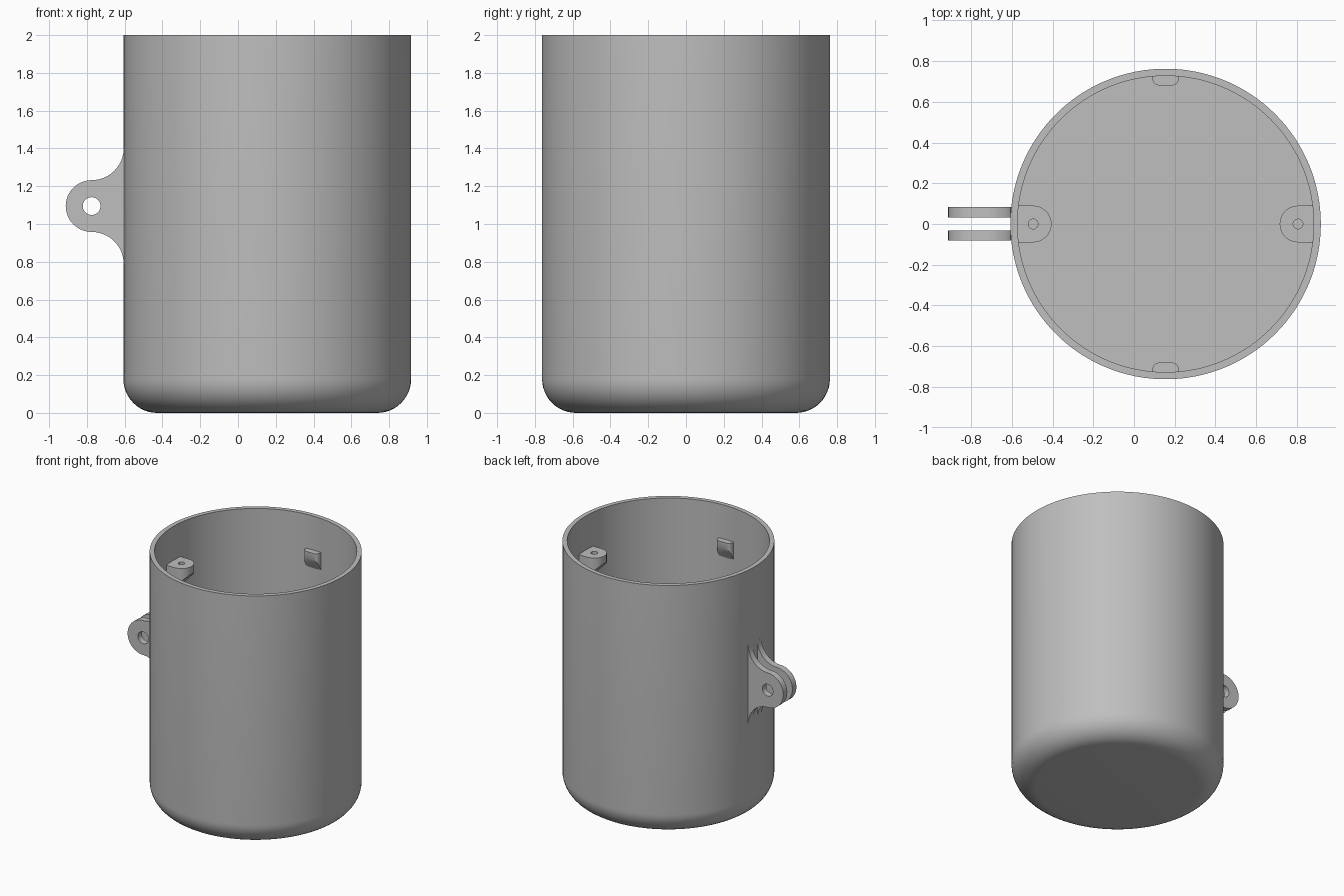
import bpy, bmesh, math
from mathutils import Matrix, Vector

cube = bpy.data.objects.get("Cube")
if cube:
    bpy.data.objects.remove(cube, do_unlink=True)

# One plain grey for everything
GREY = (0.52, 0.52, 0.52, 1)
grey = bpy.data.materials.new("grey_plastic")
grey.use_nodes = True
grey.diffuse_color = GREY
grey.node_tree.nodes["Principled BSDF"].inputs["Base Color"].default_value = GREY

AXIS_X = 0.155                 # centre of the cup
OUTER, INNER, HEIGHT = 0.762, 0.727, 2.0
FILLET, FLOOR = 0.18, 0.15
SHELF_Z = 1.73                 # top of the inner bosses


def finish(obj):
    obj.data.materials.clear()
    obj.data.materials.append(grey)
    bpy.ops.object.select_all(action='DESELECT')
    obj.select_set(True)
    bpy.context.view_layer.objects.active = obj
    bpy.ops.object.shade_smooth_by_angle(angle=math.radians(30))


def mesh_object(name, bm):
    bmesh.ops.recalc_face_normals(bm, faces=bm.faces)
    mesh = bpy.data.meshes.new(name)
    bm.to_mesh(mesh)
    bm.free()
    obj = bpy.data.objects.new(name, mesh)
    bpy.context.collection.objects.link(obj)
    return obj


def arc(cx, cy, r, start, end, n):
    angles = [math.radians(start + (end - start) * i / n) for i in range(n + 1)]
    return [(cx + r * math.cos(a), cy + r * math.sin(a)) for a in angles]


# Cup body: a lathed wall with a rounded base edge and flat floor
profile = [(0, 0)] + arc(OUTER - FILLET, FILLET, FILLET, -90, 0, 12)
profile += [(OUTER, HEIGHT), (INNER, HEIGHT), (INNER, FLOOR), (0, FLOOR)]
bm = bmesh.new()
verts = [bm.verts.new((r, 0, z)) for r, z in profile]
edges = [bm.edges.new(pair) for pair in zip(verts, verts[1:])]
bmesh.ops.spin(bm, geom=verts + edges, cent=(0, 0, 0), axis=(0, 0, 1),
               angle=math.tau, steps=128, use_merge=True)
bmesh.ops.remove_doubles(bm, verts=bm.verts, dist=1e-4)
body = mesh_object("cup_body", bm)
body.location.x = AXIS_X
finish(body)


# Inner boss: flat top, rounded tip, underside sloping down into the wall
def boss(name, angle, half_width, corner, tip, lip, slope, hole=None):
    root = INNER + 0.017
    side = half_width - corner
    outline = [(root, -half_width)]
    outline += arc(tip + corner, -side, corner, 270, 180, 10)
    outline += arc(tip + corner, side, corner, 180, 90, 10)
    outline += [(root, half_width)]
    bm = bmesh.new()
    top = [bm.verts.new((r, t, SHELF_Z)) for r, t in outline]
    low = [bm.verts.new((r, t, SHELF_Z - lip - slope * (r - tip))) for r, t in outline]
    bm.faces.new(top)
    bm.faces.new(low[::-1])
    for i in range(len(top)):
        j = (i + 1) % len(top)
        bm.faces.new((top[i], low[i], low[j], top[j]))
    bmesh.ops.remove_doubles(bm, verts=bm.verts, dist=1e-5)
    place = Matrix.Translation((AXIS_X, 0, 0)) @ Matrix.Rotation(math.radians(angle), 4, 'Z')
    bm.transform(place)
    obj = mesh_object(name, bm)
    if hole:
        # Screw hole cut straight down
        bm = bmesh.new()
        bmesh.ops.create_cone(bm, cap_ends=True, segments=32, radius1=hole,
                              radius2=hole, depth=0.2)
        bm.transform(Matrix.Translation(place @ Vector((tip + corner, 0, SHELF_Z))))
        cutter = mesh_object(name + "_hole_cutter", bm)
        cutter.hide_render = True
        cutter.hide_viewport = False
        bpy.ops.object.select_all(action='DESELECT')
        bpy.context.view_layer.objects.active = obj
        obj.select_set(True)
        mod = obj.modifiers.new("screw_hole", 'BOOLEAN')
        mod.operation = 'DIFFERENCE'
        mod.solver = 'EXACT'
        mod.object = cutter
        bpy.ops.object.modifier_apply(modifier=mod.name)
        bpy.data.objects.remove(cutter, do_unlink=True)
    finish(obj)


for name, angle in (("left_screw_boss", 0), ("right_screw_boss", 180)):
    boss(name, angle, 0.09, 0.09, 0.56, 0.06, 1.0, hole=0.024)
for name, angle in (("back_rest_boss", 90), ("front_rest_boss", 270)):
    boss(name, angle, 0.065, 0.035, 0.68, 0.05, 2.0)

# Hinge lugs: twin plates with a round eye and flared roots
EYE_X, EYE_Z, EYE_R, FLARE = -0.775, 1.095, 0.137, 0.17
reach = EYE_R + FLARE
plate = arc(EYE_X, EYE_Z, EYE_R, 90, 270, 32)
plate += arc(EYE_X, EYE_Z - reach, FLARE, 90, 0, 16)[1:]
plate += [(-0.585, EYE_Z - reach), (-0.585, EYE_Z + reach)]
plate += arc(EYE_X, EYE_Z + reach, FLARE, 0, -90, 16)[:-1]
eye = arc(EYE_X, EYE_Z, 0.047, 0, 360, 32)[:-1]

for name, y in (("front_hinge_lug", -0.056), ("back_hinge_lug", 0.058)):
    curve = bpy.data.curves.new(name, 'CURVE')
    curve.dimensions = '2D'
    curve.fill_mode = 'BOTH'
    curve.extrude = 0.025
    for loop in (plate, eye):
        spline = curve.splines.new('POLY')
        spline.points.add(len(loop) - 1)
        for point, (x, z) in zip(spline.points, loop):
            point.co = (x, z, 0, 1)
        spline.use_cyclic_u = True
    lug = bpy.data.objects.new(name, curve)
    bpy.context.collection.objects.link(lug)
    lug.rotation_euler.x = math.radians(90)
    lug.location.y = y
    bpy.ops.object.select_all(action='DESELECT')
    lug.select_set(True)
    bpy.context.view_layer.objects.active = lug
    bpy.ops.object.convert(target='MESH')
    lug = bpy.context.view_layer.objects.active
    bm = bmesh.new()
    bm.from_mesh(lug.data)
    bmesh.ops.remove_doubles(bm, verts=bm.verts, dist=1e-5)
    bmesh.ops.recalc_face_normals(bm, faces=bm.faces)
    bm.to_mesh(lug.data)
    bm.free()
    finish(lug)
